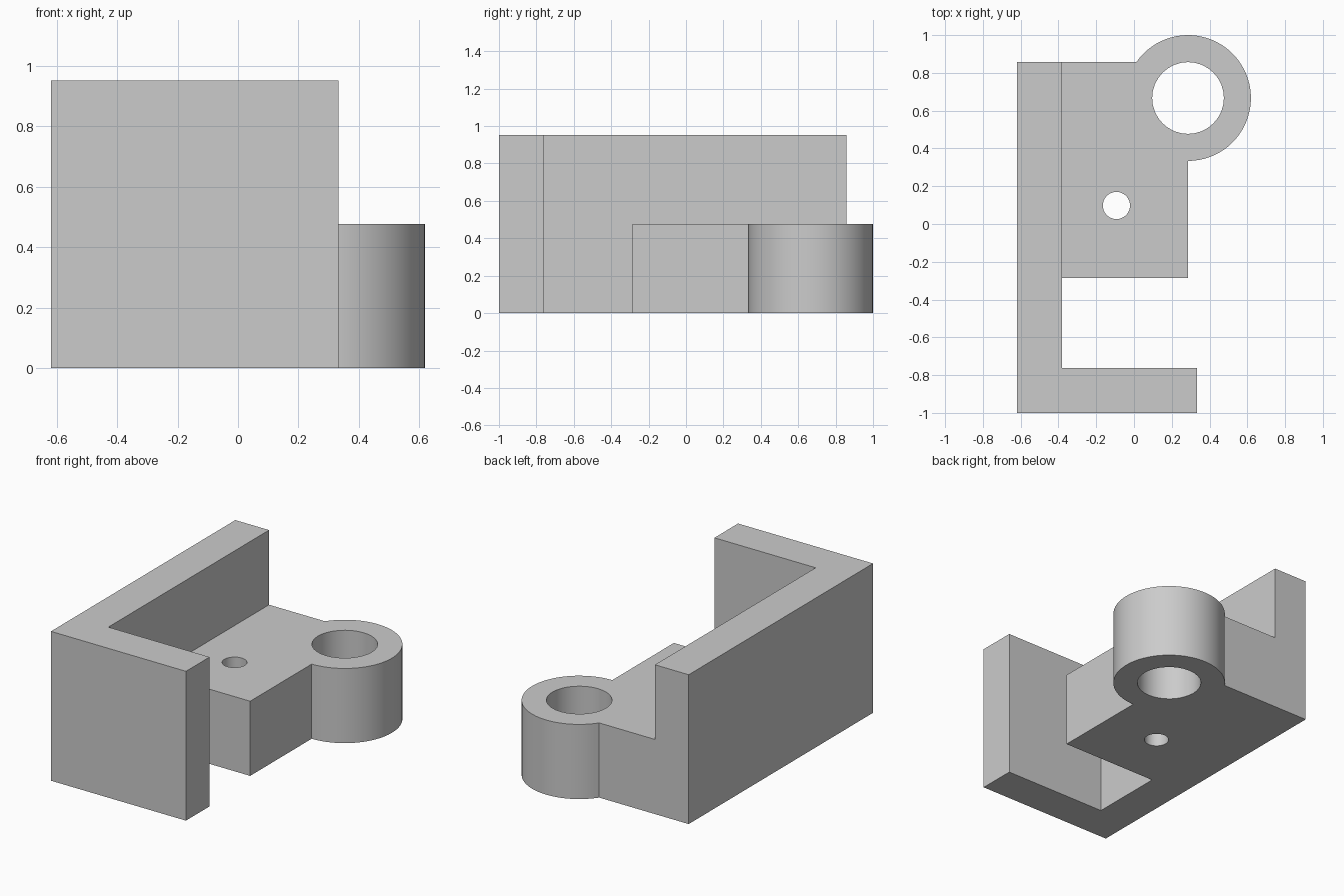
import bpy
import bmesh
import math

cube = bpy.data.objects.get("Cube")
if cube:
    bpy.data.objects.remove(cube, do_unlink=True)

# Main dimensions
LEFT, FRONT, BACK = -0.619, -1.0, 0.857
WALL = 0.238
WALL_HEIGHT, BASE_HEIGHT = 0.952, 0.476
ARM_END = 0.333
BLOCK_RIGHT, BLOCK_FRONT = 0.286, -0.286
LUG_Y, LUG_RADIUS, BORE_RADIUS = 0.667, 0.333, 0.19

grey = bpy.data.materials.new("plain grey")
grey.use_nodes = True
colour = (0.6, 0.6, 0.6, 1)
grey.diffuse_color = colour
grey.node_tree.nodes["Principled BSDF"].inputs["Base Color"].default_value = colour


def prism(name, outline, bottom, top):
    """Extrude a flat outline from bottom to top."""
    bm = bmesh.new()
    face = bm.faces.new([bm.verts.new((x, y, bottom)) for x, y in outline])
    result = bmesh.ops.extrude_face_region(bm, geom=[face])
    verts = [v for v in result["geom"] if isinstance(v, bmesh.types.BMVert)]
    bmesh.ops.translate(bm, verts=verts, vec=(0, 0, top - bottom))
    bmesh.ops.recalc_face_normals(bm, faces=bm.faces)
    mesh = bpy.data.meshes.new(name)
    bm.to_mesh(mesh)
    bm.free()
    mesh.materials.append(grey)
    obj = bpy.data.objects.new(name, mesh)
    bpy.context.collection.objects.link(obj)
    return obj


def arc(x, y, radius, start, end, steps):
    angles = [start + (end - start) * i / steps for i in range(steps + 1)]
    return [(x + radius * math.cos(a), y + radius * math.sin(a)) for a in angles]


def combine(target, other, operation):
    mod = target.modifiers.new(operation.title(), "BOOLEAN")
    mod.operation = operation
    mod.solver = "EXACT"
    mod.object = other
    bpy.context.view_layer.objects.active = target
    bpy.ops.object.modifier_apply(modifier=mod.name)
    bpy.data.objects.remove(other, do_unlink=True)


# Tall L-shaped wall
inner = LEFT + WALL
bracket = prism("bracket", [
    (LEFT, FRONT), (ARM_END, FRONT), (ARM_END, FRONT + WALL),
    (inner, FRONT + WALL), (inner, BACK), (LEFT, BACK)], 0, WALL_HEIGHT)

# Low block with a round lug on its back corner
meet = math.pi - math.asin((BACK - LUG_Y) / LUG_RADIUS)
lug = arc(BLOCK_RIGHT, LUG_Y, LUG_RADIUS, -math.pi / 2, meet, 48)
tuck = LEFT + WALL / 2
base = prism("base_block", [(tuck, BLOCK_FRONT), (BLOCK_RIGHT, BLOCK_FRONT)]
             + lug + [(tuck, BACK)], 0, BASE_HEIGHT)
combine(bracket, base, "UNION")

# Lug bore and small screw hole
for name, x, y, radius in (("lug_bore", BLOCK_RIGHT, LUG_Y, BORE_RADIUS),
                           ("screw_hole", -0.093, 0.098, 0.072)):
    circle = arc(x, y, radius, 0, 2 * math.pi, 32)[:-1]
    cutter = prism(name, circle, -0.1, BASE_HEIGHT + 0.1)
    cutter.hide_render = True
    combine(bracket, cutter, "DIFFERENCE")

# Smooth curved walls, sharp corners
bpy.ops.object.select_all(action="DESELECT")
bracket.select_set(True)
bpy.context.view_layer.objects.active = bracket
bpy.ops.object.shade_smooth_by_angle(angle=math.radians(30))
